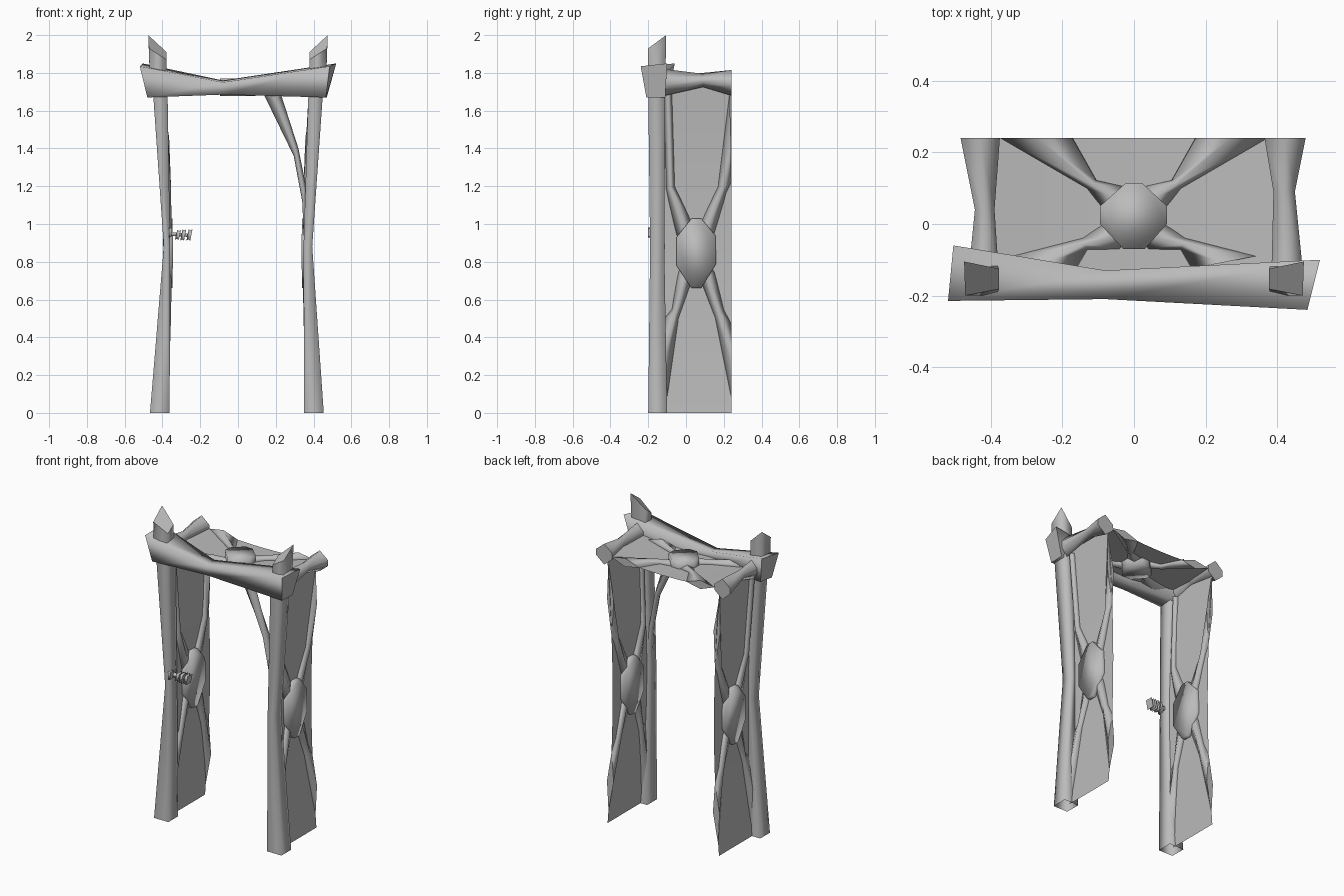
import bpy, bmesh, math

if "Cube" in bpy.data.objects:
    bpy.data.objects.remove(bpy.data.objects["Cube"])

grey = bpy.data.materials.new("plain grey")
grey.diffuse_color = (0.5, 0.5, 0.5, 1)
grey.use_nodes = True
grey.node_tree.nodes["Principled BSDF"].inputs["Base Color"].default_value = grey.diffuse_color


def loft(name, sections, cap_start=True, cap_end=True, sharp_caps=True):
    """Skin a run of equal-sized cross-sections into one smooth object."""
    bm = bmesh.new()
    rings = [[bm.verts.new(p) for p in s] for s in sections]
    n = len(rings[0])
    for a, b in zip(rings, rings[1:]):
        for i in range(n):
            j = (i + 1) % n
            bm.faces.new((a[i], a[j], b[j], b[i]))
    caps = []
    if cap_start:
        caps.append(bm.faces.new(rings[0][::-1]))
    if cap_end:
        caps.append(bm.faces.new(rings[-1]))
    for f in bm.faces:
        f.smooth = True
    for f in caps:
        for e in f.edges:
            e.smooth = not sharp_caps
    bmesh.ops.recalc_face_normals(bm, faces=bm.faces)
    mesh = bpy.data.meshes.new(name)
    bm.to_mesh(mesh)
    bm.free()
    mesh.materials.append(grey)
    ob = bpy.data.objects.new(name, mesh)
    bpy.context.collection.objects.link(ob)
    return ob


def sheet(name, u_vals, v_vals, to_world):
    """Single curved sheet for the infill panels."""
    bm = bmesh.new()
    grid = [[bm.verts.new(to_world(u, v, 0)) for v in v_vals] for u in u_vals]
    for a, b in zip(grid, grid[1:]):
        for i in range(len(v_vals) - 1):
            bm.faces.new((a[i], b[i], b[i + 1], a[i + 1])).smooth = True
    mesh = bpy.data.meshes.new(name)
    bm.to_mesh(mesh)
    bm.free()
    mesh.materials.append(grey)
    bpy.context.collection.objects.link(bpy.data.objects.new(name, mesh))


def rect_z(x0, x1, y0, y1, z):
    return [(x0, y0, z), (x1, y0, z), (x1, y1, z), (x0, y1, z)]


def diamond_y(x0, x1, z0, z1, y):
    xm, zm = (x0 + x1) / 2, (z0 + z1) / 2
    d = 0.3  # blunt the side corners a little
    zl, zh = zm - d * (zm - z0), zm + d * (z1 - zm)
    return [(x0, y, zl), (xm, y, z0), (x1, y, zl), (x1, y, zh), (xm, y, z1), (x0, y, zh)]


def strut(name, pairs, to_world, t0, t1):
    """Diamond-section strut given by pairs of edge points in a plane."""
    secs = []
    for k, ((u1, v1), (u2, v2)) in enumerate(pairs):
        t = t0 + (t1 - t0) * k / (len(pairs) - 1)
        um, vm = (u1 + u2) / 2, (v1 + v2) / 2
        secs.append([to_world(u1, v1, 0), to_world(um, vm, t),
                     to_world(u2, v2, 0), to_world(um, vm, -t)])
    loft(name, secs)


def boss(name, outline, to_world, t):
    """Blocky eight-sided knot at the crossing of four struts."""
    loft(name, [[to_world(u, v, w) for u, v in outline] for w in (-t, t)], sharp_caps=False)


# Front posts with slanted tips
for s, side, x0 in ((-1, "left", 0.362), (1, "right", 0.35)):
    loft(side + "_post", [rect_z(s * x0, s * (x0 + 0.104), -0.20, -0.10, 0),
                          rect_z(s * (x0 - 0.003), s * 0.393, -0.19, -0.115, 0.88),
                          rect_z(s * 0.373, s * 0.45, -0.20, -0.11, 1.70)], cap_start=False)
    loft(side + "_post_tip", [rect_z(s * 0.383, s * 0.465, -0.20, -0.11, 1.72),
                              [(s * 0.378, -0.182, 1.87), (s * 0.472, -0.20, 1.93),
                               (s * 0.475, -0.105, 2.0), (s * 0.378, -0.125, 1.91)]])

# Front lintel, pinched in the middle
loft("front_lintel", [
    [(-0.48, -0.20, 1.67), (-0.52, -0.215, 1.835), (-0.505, -0.06, 1.85), (-0.475, -0.09, 1.68)],
    [(-0.08, -0.20, 1.685), (-0.08, -0.21, 1.75), (-0.08, -0.13, 1.76), (-0.08, -0.13, 1.69)],
    [(0.465, -0.21, 1.67), (0.485, -0.24, 1.835), (0.52, -0.10, 1.85), (0.47, -0.11, 1.67)]])

# Side rails at the top
loft("left_rail", [diamond_y(-0.46, -0.38, 1.68, 1.82, -0.11),
                   diamond_y(-0.445, -0.39, 1.725, 1.795, 0.04),
                   diamond_y(-0.485, -0.375, 1.68, 1.815, 0.24)])
loft("right_rail", [diamond_y(0.385, 0.47, 1.68, 1.82, -0.11),
                    diamond_y(0.39, 0.45, 1.725, 1.795, 0.09),
                    diamond_y(0.365, 0.48, 1.68, 1.815, 0.24)])

# Side walls: bowed panel, crossing struts and a knot
wall_struts = {
    "upper_front": [((0.06, 0.97), (-0.03, 0.92)), ((0.02, 1.03), (-0.05, 0.94)),
                    ((-0.06, 1.20), (-0.105, 1.18)), ((-0.075, 1.70), (-0.115, 1.70))],
    "upper_back": [((0.05, 0.97), (0.13, 0.92)), ((0.09, 1.03), (0.15, 0.95)),
                   ((0.17, 1.20), (0.215, 1.17)), ((0.232, 1.70), (0.24, 1.22))],
    "lower_front": [((0.06, 0.72), (-0.03, 0.77)), ((0.02, 0.67), (-0.04, 0.75)),
                    ((-0.04, 0.50), (-0.075, 0.55)), ((-0.10, 0.08), (-0.115, 0.50))],
    "lower_back": [((0.05, 0.72), (0.13, 0.77)), ((0.09, 0.67), (0.15, 0.75)),
                   ((0.155, 0.50), (0.20, 0.55)), ((0.24, 0.08), (0.24, 0.47))]}
wall_knot = [(0.03, 1.03), (0.08, 1.03), (0.155, 0.94), (0.16, 0.79),
             (0.08, 0.66), (0.03, 0.66), (-0.05, 0.78), (-0.05, 0.93)]
for s, side, x in ((-1, "left", 0.37), (1, "right", 0.362)):
    def wall(u, v, w, s=s, x=x):
        return (s * (x + 0.036 * ((v - 0.85) / 0.85) ** 2 + w), u, v)
    sheet(side + "_wall_panel", (-0.12, 0.06, 0.24), [1.73 * i / 8 for i in range(9)], wall)
    for key, pairs in wall_struts.items():
        strut(side + "_wall_strut_" + key, pairs, wall, 0.016, 0.024)
    boss(side + "_wall_knot", wall_knot, wall, 0.025)


# Roof: same scheme lying flat
def roof(u, v, w):
    return (u, v, 1.722 + 0.025 * (u / 0.4) ** 2 + w)


sheet("roof_panel", [-0.42 + 0.105 * i for i in range(9)], (-0.14, 0.05, 0.24), roof)
for s, side in ((-1, "left"), (1, "right")):
    strut(side + "_roof_strut_back",
          [((s * 0.02, 0.08), (s * 0.07, 0.02)), ((s * 0.033, 0.106), (s * 0.092, 0.05)),
           ((s * 0.105, 0.122), (s * 0.132, 0.10)), ((s * 0.17, 0.24), (s * 0.373, 0.24))],
          roof, 0.02, 0.028)
    strut(side + "_roof_strut_front",
          [((s * 0.02, -0.04), (s * 0.07, 0.01)), ((s * 0.04, -0.07), (s * 0.092, -0.005)),
           ((s * 0.13, -0.072), (s * 0.145, -0.04)), ((s * 0.16, -0.125), (s * 0.34, -0.09))],
          roof, 0.02, 0.028)
boss("roof_knot", [(-0.025, 0.113), (0.025, 0.113), (0.092, 0.05), (0.092, 0.0),
                   (0.03, -0.07), (-0.03, -0.07), (-0.095, 0.0), (-0.095, 0.05)],
     lambda u, v, w: (u, v, 1.723 + w), 0.046)

# Curved brace between the right post and the lintel
strut("corner_brace", [((0.125, 1.71), (0.22, 1.71)), ((0.295, 1.36), (0.32, 1.40)),
                       ((0.34, 1.12), (0.36, 1.20)), ((0.352, 0.85), (0.375, 0.88))],
      lambda u, v, w: (u, -0.15 + w, v), 0.035, 0.03)


# Small latch handle on the left post
def sec_x(x, y, z, hy, hz, lean=0.0):
    return [(x - lean, y - hy, z - hz), (x - lean, y + hy, z - hz),
            (x + lean, y + hy, z + hz), (x + lean, y - hy, z + hz)]


loft("latch_stem", [sec_x(-0.38, -0.155, 0.95, 0.015, 0.012), sec_x(-0.335, -0.152, 0.945, 0.01, 0.009),
                    sec_x(-0.25, -0.15, 0.94, 0.01, 0.009)])
for i, (x, h) in enumerate(((-0.318, 0.026), (-0.29, 0.03), (-0.257, 0.03))):
    loft("latch_bar_%d" % (i + 1), [sec_x(x - 0.01, -0.15, 0.942, 0.024, h, 0.006),
                                    sec_x(x, -0.15, 0.942, 0.018, h * 0.8, 0.006),
                                    sec_x(x + 0.01, -0.15, 0.942, 0.026, h, 0.006)])
loft("latch_plate", [sec_x(-0.365, -0.18, 0.955, 0.02, 0.026), sec_x(-0.352, -0.18, 0.955, 0.02, 0.022)])
